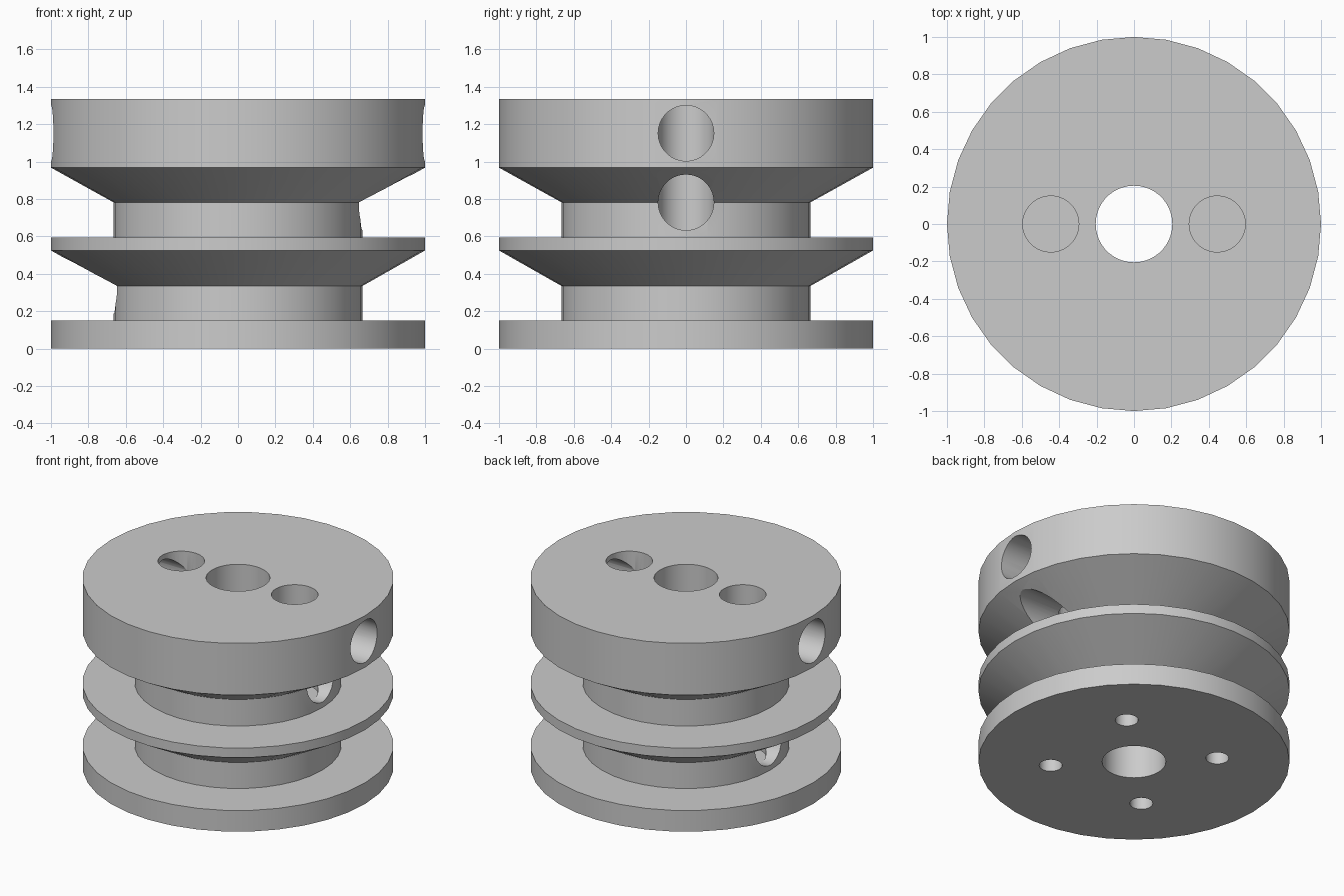
import bpy
import bmesh
import math
from mathutils import Matrix, Vector

SEGMENTS = 36
HEIGHT = 1.335
BORE = 0.15

default = bpy.data.objects.get("Cube")
if default:
    bpy.data.objects.remove(default, do_unlink=True)

grey = bpy.data.materials.new("plain grey")
grey.use_nodes = True
colour = (0.6, 0.6, 0.6, 1)
grey.diffuse_color = colour
grey.node_tree.nodes["Principled BSDF"].inputs["Base Color"].default_value = colour


def make_object(name, bm):
    bmesh.ops.recalc_face_normals(bm, faces=bm.faces)
    mesh = bpy.data.meshes.new(name)
    bm.to_mesh(mesh)
    bm.free()
    mesh.materials.append(grey)
    obj = bpy.data.objects.new(name, mesh)
    bpy.context.collection.objects.link(obj)
    return obj


def lathe(name, profile):
    """Turn (radius, height) points around z and cap both ends."""
    bm = bmesh.new()
    rings = []
    for r, z in profile:
        rings.append([bm.verts.new((r * math.cos(a), r * math.sin(a), z))
                      for a in (math.tau * i / SEGMENTS for i in range(SEGMENTS))])
    for low, high in zip(rings, rings[1:]):
        for i in range(SEGMENTS):
            j = (i + 1) % SEGMENTS
            bm.faces.new((low[i], low[j], high[j], high[i]))
    bm.faces.new(rings[0])
    bm.faces.new(rings[-1])
    return make_object(name, bm)


def drill(body, name, start, end, radius):
    """Cut a round hole from start to end."""
    start, end = Vector(start), Vector(end)
    axis = end - start
    turn = axis.to_track_quat('Z', 'Y').to_matrix().to_4x4()
    bm = bmesh.new()
    bmesh.ops.create_cone(bm, cap_ends=True, segments=SEGMENTS, radius1=radius,
                          radius2=radius, depth=axis.length,
                          matrix=Matrix.Translation((start + end) / 2) @ turn)
    cutter = make_object(name, bm)
    cutter.hide_render = True
    cut = body.modifiers.new(name, 'BOOLEAN')
    cut.operation = 'DIFFERENCE'
    cut.solver = 'EXACT'
    cut.object = cutter
    bpy.context.view_layer.objects.active = body
    bpy.ops.object.modifier_apply(modifier=cut.name)
    bpy.data.objects.remove(cutter, do_unlink=True)


# Spool with two tapered grooves
spool = lathe("grooved_spool", [
    (1, 0), (1, 0.15),
    (0.665, 0.15), (0.665, 0.335), (1, 0.525), (1, 0.593),
    (0.665, 0.593), (0.665, 0.782), (1, 0.968), (1, HEIGHT)])

# Axle hole
drill(spool, "axle_hole", (0, 0, -0.1), (0, 0, HEIGHT + 0.1), 0.205)

# Each side has a shaft from the top, met by a rim bore and a groove bore
for side, groove_z in ((1, 0.782), (-1, 0.335)):
    x = side * 0.445
    drill(spool, "shaft", (x, 0, groove_z - BORE), (x, 0, HEIGHT + 0.1), BORE)
    for z in (1.152, groove_z):
        drill(spool, "side_bore", (x, 0, z), (side * 1.1, 0, z), BORE - 0.001)

# Four screw holes in the base
for sx in (-1, 1):
    for sy in (-1, 1):
        drill(spool, "screw_hole", (sx * 0.38, sy * 0.38, -0.1),
              (sx * 0.38, sy * 0.38, 0.3), 0.074)

# Smooth rounds, sharp rims
bpy.ops.object.select_all(action='DESELECT')
spool.select_set(True)
bpy.context.view_layer.objects.active = spool
bpy.ops.object.shade_smooth_by_angle(angle=math.radians(25))
